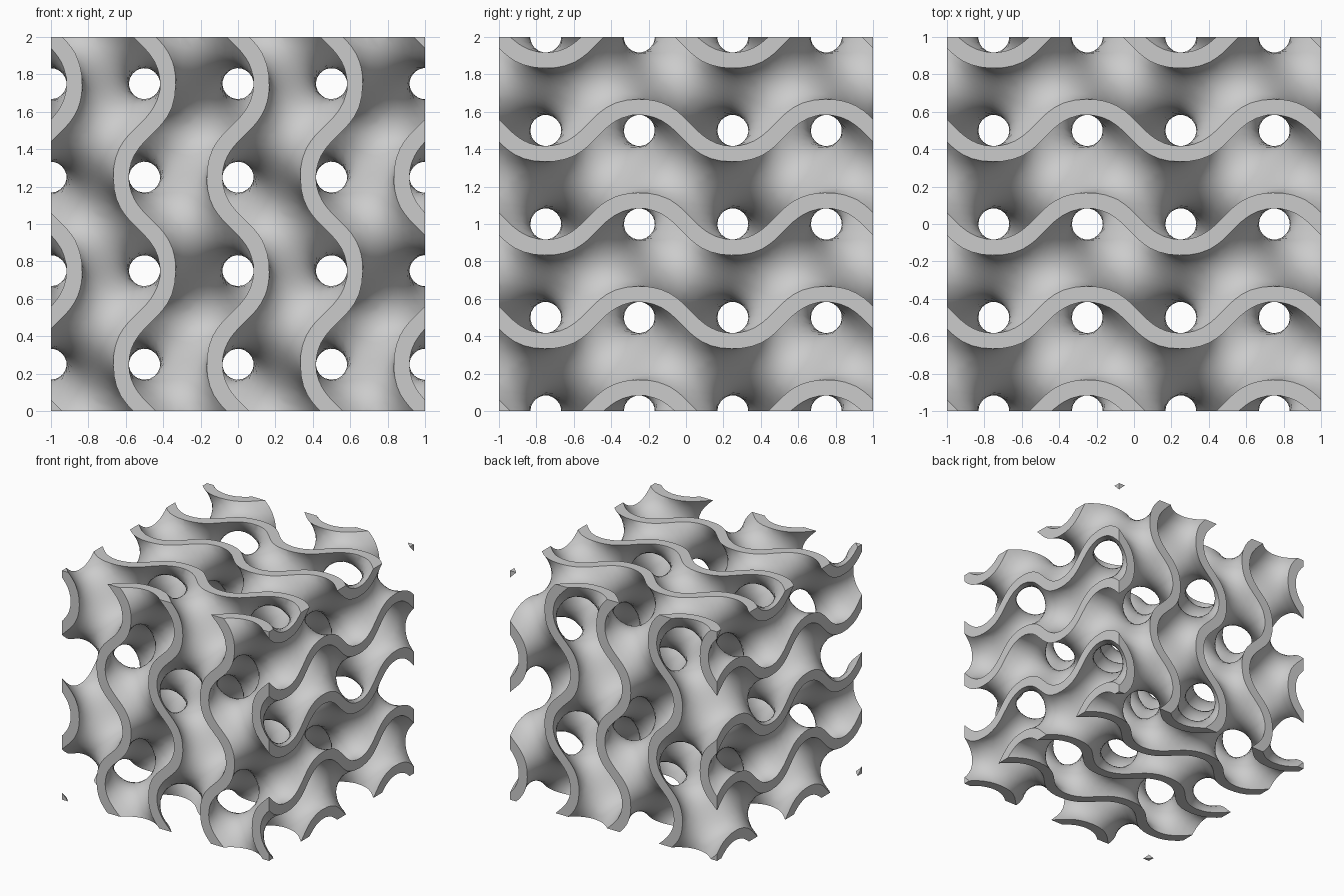
import bpy, bmesh
from math import sin, cos, tau, floor
from itertools import product
from mathutils import Vector

HALF = 1.0          # half the block's side
WALL = 0.37         # level on either side of the middle sheet
STEP = 0.05         # sampling step
MARGIN = 0.12       # spare sheet outside the block, trimmed later
AXES = (Vector((1, 0, 0)), Vector((0, 1, 0)), Vector((0, 0, 1)))


def field(p):
    x, y, z = (tau * c for c in p)
    return sin(x) * cos(y) + sin(y) * cos(z) + sin(z) * cos(x)


def gradient(p):
    x, y, z = (tau * c for c in p)
    return tau * Vector((cos(x) * cos(y) - sin(z) * sin(x),
                         cos(y) * cos(z) - sin(x) * sin(y),
                         cos(z) * cos(x) - sin(y) * sin(z)))


def project(verts, level):
    """Slide vertices along the gradient onto a level of the field."""
    for v in verts:
        for _ in range(5):
            g = gradient(v.co)
            v.co -= g * ((field(v.co) - level) / g.length_squared)


def trim(bm, half, cap):
    """Cut away everything outside a cube, closing the cuts if asked."""
    for axis in AXES:
        for side in (-1, 1):
            cut = bmesh.ops.bisect_plane(
                bm, geom=bm.verts[:] + bm.edges[:] + bm.faces[:], dist=1e-6,
                plane_co=axis * side * half, plane_no=axis * side, clear_outer=True)
            if cap:
                rim = [e for e in cut["geom_cut"] if isinstance(e, bmesh.types.BMEdge)]
                bmesh.ops.edgeloop_fill(bm, edges=rim)


def middle_sheet(bm):
    """One vertex per crossed cell, one quad per crossed grid edge."""
    count = int(2 * (HALF + 0.25) / STEP)
    start = -HALF - 0.25 + STEP * 0.37

    def point(i):
        return Vector([start + STEP * c for c in i])

    sign = {i: field(point(i)) > 0 for i in product(range(count + 1), repeat=3)}
    cells = {}

    def cell(i):
        if i not in cells:
            cells[i] = bm.verts.new(point(i) + Vector((STEP, STEP, STEP)) / 2)
        return cells[i]

    for i in product(range(1, count), repeat=3):
        for a in range(3):
            nxt = list(i)
            nxt[a] += 1
            if sign[i] == sign[tuple(nxt)]:
                continue
            b, c = (a + 1) % 3, (a + 2) % 3
            ring = []
            for db, dc in ((0, 0), (1, 0), (1, 1), (0, 1)):
                k = list(i)
                k[b] -= db
                k[c] -= dc
                ring.append(cell(tuple(k)))
            bm.faces.new(ring if sign[i] else ring[::-1])


if "Cube" in bpy.data.objects:
    bpy.data.objects.remove(bpy.data.objects["Cube"], do_unlink=True)

# Middle sheet, evened out and trimmed a little outside the block
bm = bmesh.new()
middle_sheet(bm)
project(bm.verts, 0)
for _ in range(3):
    bmesh.ops.smooth_vert(bm, verts=bm.verts[:], factor=0.5,
                          use_axis_x=True, use_axis_y=True, use_axis_z=True)
    project(bm.verts, 0)
trim(bm, HALF + MARGIN, False)

# Thicken to a closed wall
inner = bm.verts[:]
new = bmesh.ops.extrude_face_region(bm, geom=bm.faces[:], use_keep_orig=True)["geom"]
outer = [v for v in new if isinstance(v, bmesh.types.BMVert)]
project(inner, -WALL)
project(outer, WALL)

# Cut to the block with flat closed ends
trim(bm, HALF, True)
bmesh.ops.recalc_face_normals(bm, faces=bm.faces[:])
bmesh.ops.translate(bm, verts=bm.verts[:], vec=(0, 0, HALF))

mesh = bpy.data.meshes.new("lattice_block")
bm.to_mesh(mesh)
bm.free()
block = bpy.data.objects.new("lattice_block", mesh)
bpy.context.collection.objects.link(block)

# Single grey
grey = bpy.data.materials.new("light_grey")
grey.use_nodes = True
grey.diffuse_color = (0.6, 0.6, 0.6, 1)
grey.node_tree.nodes["Principled BSDF"].inputs["Base Color"].default_value = grey.diffuse_color
mesh.materials.append(grey)

bpy.ops.object.select_all(action="DESELECT")
block.select_set(True)
bpy.context.view_layer.objects.active = block
bpy.ops.object.shade_smooth_by_angle(angle=0.6)
